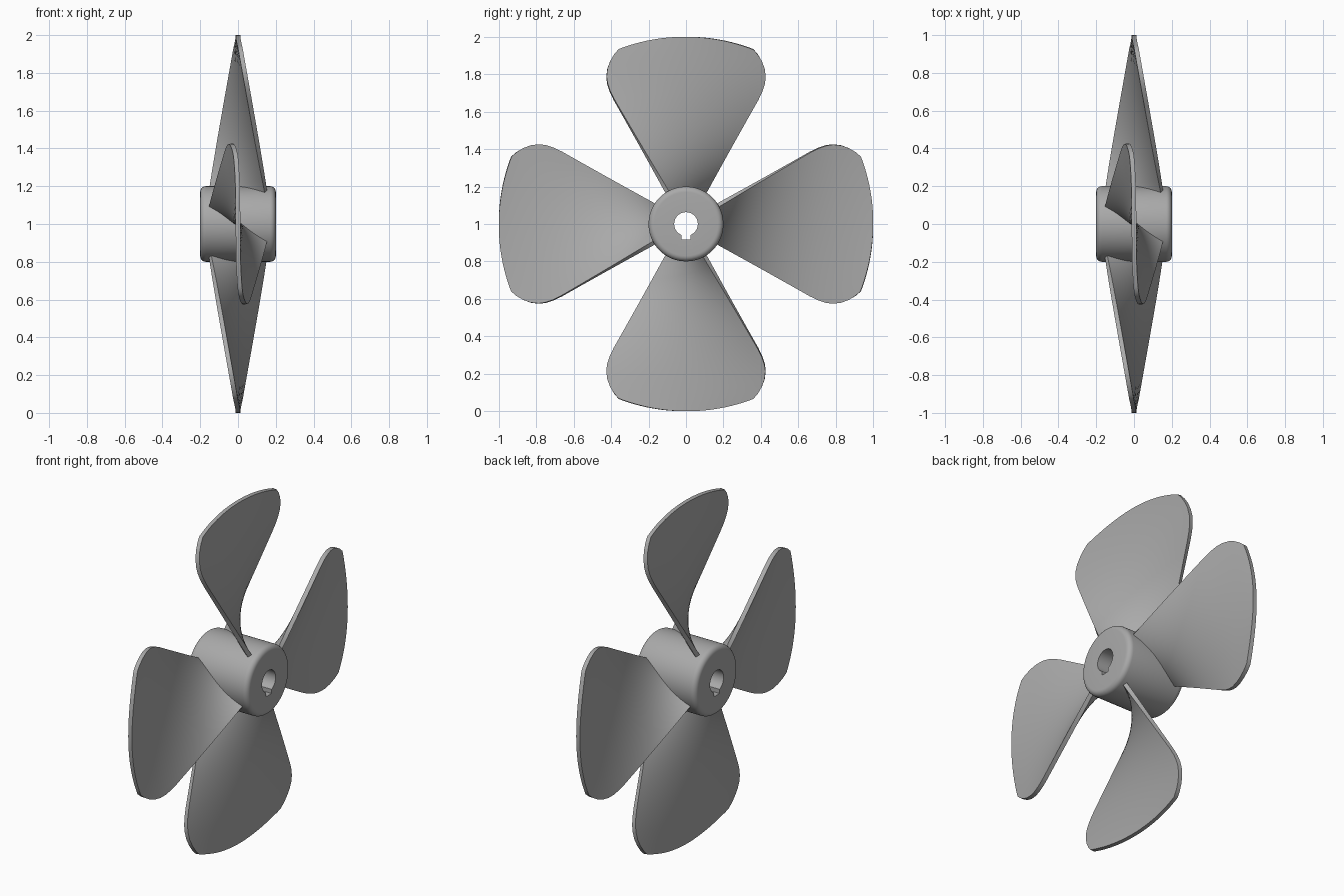
import bpy, bmesh
from math import sin, cos, pi, sqrt, asin, atan, radians
from mathutils import Vector

cube = bpy.data.objects.get("Cube")
if cube:
    bpy.data.objects.remove(cube)

metal = bpy.data.materials.new("plain_grey_metal")
metal.use_nodes = True
grey = (0.4, 0.4, 0.4, 1)
metal.diffuse_color = grey
metal.node_tree.nodes["Principled BSDF"].inputs["Base Color"].default_value = grey


def make_object(name, bm, angle=30):
    bmesh.ops.recalc_face_normals(bm, faces=bm.faces)
    mesh = bpy.data.meshes.new(name)
    bm.to_mesh(mesh)
    bm.free()
    mesh.materials.append(metal)
    obj = bpy.data.objects.new(name, mesh)
    obj.location.z = 1
    bpy.context.collection.objects.link(obj)
    bpy.ops.object.select_all(action='DESELECT')
    obj.select_set(True)
    bpy.context.view_layer.objects.active = obj
    bpy.ops.object.shade_smooth_by_angle(angle=radians(angle))
    return obj


def grid_faces(bm, rows, closed=False):
    for a, b in zip(rows, rows[1:]):
        n = len(a)
        for i in range(n if closed else n - 1):
            j = (i + 1) % n
            bm.faces.new((a[i], a[j], b[j], b[i]))


# Hub: a rounded cylinder along x, with a bore and a keyway at its bottom
BORE, KEY_HALF, KEY_DEPTH, HUB, FILLET = 0.063, 0.025, 0.082, 0.2, 0.03
arc_start = asin(KEY_HALF / BORE)
key_corner = atan(KEY_HALF / KEY_DEPTH)
STEPS = 72
ring = [(arc_start + (2 * pi - 2 * arc_start) * i / STEPS, BORE) for i in range(STEPS + 1)]
for k in (-1, -0.5, 0, 0.5, 1):
    ring.append((2 * pi + k * key_corner, KEY_DEPTH / cos(k * key_corner)))

core = HUB - FILLET
profile = [(-HUB, None)]
for side in (-1, 1):
    bend = [(side * (core + FILLET * cos(a)), core + FILLET * sin(a))
            for a in (pi / 2 * i / 6 for i in range(7))]
    profile += bend if side < 0 else bend[::-1]
profile.append((HUB, None))

bm = bmesh.new()
loops = []
for x, radius in profile:
    loops.append([bm.verts.new((x, (radius or r) * sin(a), -(radius or r) * cos(a)))
                  for a, r in ring])
grid_faces(bm, loops + loops[:1], closed=True)
make_object("hub", bm)

# Blade edge as (half width, height): straight flank, then a rounded shoulder
shoulder = [(0.385, 0.665), (0.407, 0.71), (0.420, 0.75), (0.425, 0.785),
            (0.420, 0.83), (0.405, 0.87), (0.384, 0.905), (0.36, 0.933)]
root, bend = Vector((0.06, 0.1)), Vector(shoulder[0])
edge = [tuple(root.lerp(bend, i / 16)) for i in range(16)] + shoulder
tip_width, tip_height = shoulder[-1]
ACROSS = 24


def blade_point(half, height, t):
    # The chord twists flat toward the tip, which ends on a unit circle
    bulge = sqrt(1 - (tip_width * t) ** 2) - tip_height
    z = height + bulge * (height / tip_height) ** 2
    return (-0.178 * (1 - z) * t, half * t, z)


for n, name in enumerate(("top_blade", "front_blade", "bottom_blade", "back_blade")):
    bm = bmesh.new()
    rows = [[bm.verts.new(blade_point(w, h, 2 * i / ACROSS - 1)) for i in range(ACROSS + 1)]
            for w, h in edge]
    grid_faces(bm, rows)
    blade = make_object(name, bm, 40)
    blade.rotation_euler.x = n * pi / 2
    solid = blade.modifiers.new("thickness", 'SOLIDIFY')
    solid.thickness = 0.024
    solid.offset = 0
    # Bake the thickness so that the rim edges stay crisp
    bpy.ops.object.modifier_apply(modifier=solid.name)
    bpy.ops.object.shade_smooth_by_angle(angle=radians(40))
